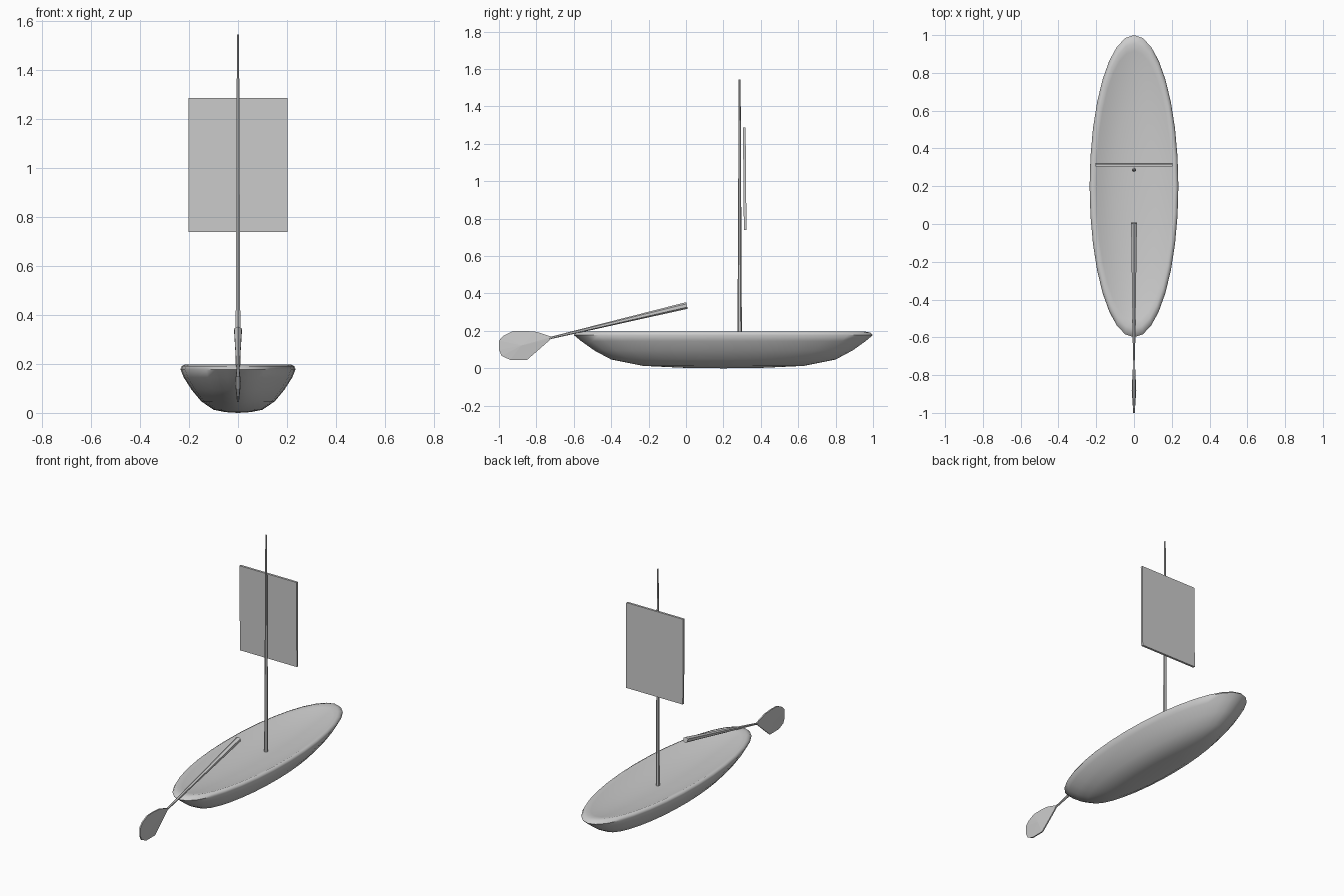
import bpy, bmesh, math
from mathutils import Vector

if "Cube" in bpy.data.objects:
    bpy.data.objects.remove(bpy.data.objects["Cube"])


def finish(name, bm, smooth=None):
    bmesh.ops.recalc_face_normals(bm, faces=bm.faces[:])
    me = bpy.data.meshes.new(name)
    bm.to_mesh(me)
    bm.free()
    ob = bpy.data.objects.new(name, me)
    bpy.context.collection.objects.link(ob)
    if smooth:
        bpy.ops.object.select_all(action='DESELECT')
        ob.select_set(True)
        bpy.context.view_layer.objects.active = ob
        bpy.ops.object.shade_smooth_by_angle(angle=math.radians(smooth))
    return ob


def pole(name, a, b, ra, rb, sides=6):
    """Tapered rod from a to b."""
    a, b = Vector(a), Vector(b)
    bm = bmesh.new()
    bmesh.ops.create_cone(bm, cap_ends=True, segments=sides,
                          radius1=ra, radius2=rb, depth=(b - a).length)
    ob = finish(name, bm)
    ob.location = (a + b) / 2
    ob.rotation_euler = (b - a).to_track_quat('Z', 'Y').to_euler()
    return ob


# Hull: elliptical rings (half width, half length, height), outside then inside
rings = [(.05, .22, .003), (.10, .43, .013), (.15, .60, .047), (.19, .69, .095),
         (.222, .76, .145), (.235, .80, .178), (.230, .785, .191), (.217, .755, .197),
         (.200, .715, .190), (.165, .60, .174), (.11, .42, .160), (.055, .21, .152)]
N = 32
bm = bmesh.new()
loops = []
for rx, ry, z in rings:
    loops.append([bm.verts.new((rx * math.cos(t), .2 + ry * math.sin(t), z))
                  for t in (2 * math.pi * i / N for i in range(N))])
for lo, hi in zip(loops, loops[1:]):
    for i in range(N):
        j = (i + 1) % N
        bm.faces.new((lo[i], lo[j], hi[j], hi[i]))
for loop, z in ((loops[0], 0), (loops[-1], .15)):
    centre = bm.verts.new((0, .2, z))
    for i in range(N):
        bm.faces.new((loop[i], loop[(i + 1) % N], centre))
finish("hull", bm, 60)

# Mast
pole("mast", (0, .287, .14), (0, .287, 1.545), .012, .005)

# Sail: thin square panel, slightly tilted
bm = bmesh.new()
bmesh.ops.create_cube(bm, size=1)
bmesh.ops.scale(bm, vec=(.406, .014, .547), verts=bm.verts[:])
sail = finish("sail", bm)
sail.location = (0, .314, 1.013)
sail.rotation_euler.x = math.radians(.5)

# Paddle shaft, resting on the stern
pole("paddle_shaft", (0, .005, .336), (0, -.73, .161), .018, .006)

# Paddle blade: outline in side view, with a thicker middle
outline = [(-.715, .168), (-.80, .195), (-.86, .2), (-.925, .199), (-.975, .175),
           (-1.0, .148), (-1.0, .098), (-.985, .066), (-.94, .045), (-.85, .045),
           (-.80, .088), (-.725, .154)]
bm = bmesh.new()
sides = [[bm.verts.new((s * .004, y, z)) for y, z in outline] for s in (-1, 1)]
n = len(outline)
for s, loop in zip((-1, 1), sides):
    centre = bm.verts.new((s * .012, -.88, .122))
    for i in range(n):
        bm.faces.new((loop[i], loop[(i + 1) % n], centre))
for i in range(n):
    j = (i + 1) % n
    bm.faces.new((sides[0][i], sides[0][j], sides[1][j], sides[1][i]))
finish("paddle_blade", bm)
